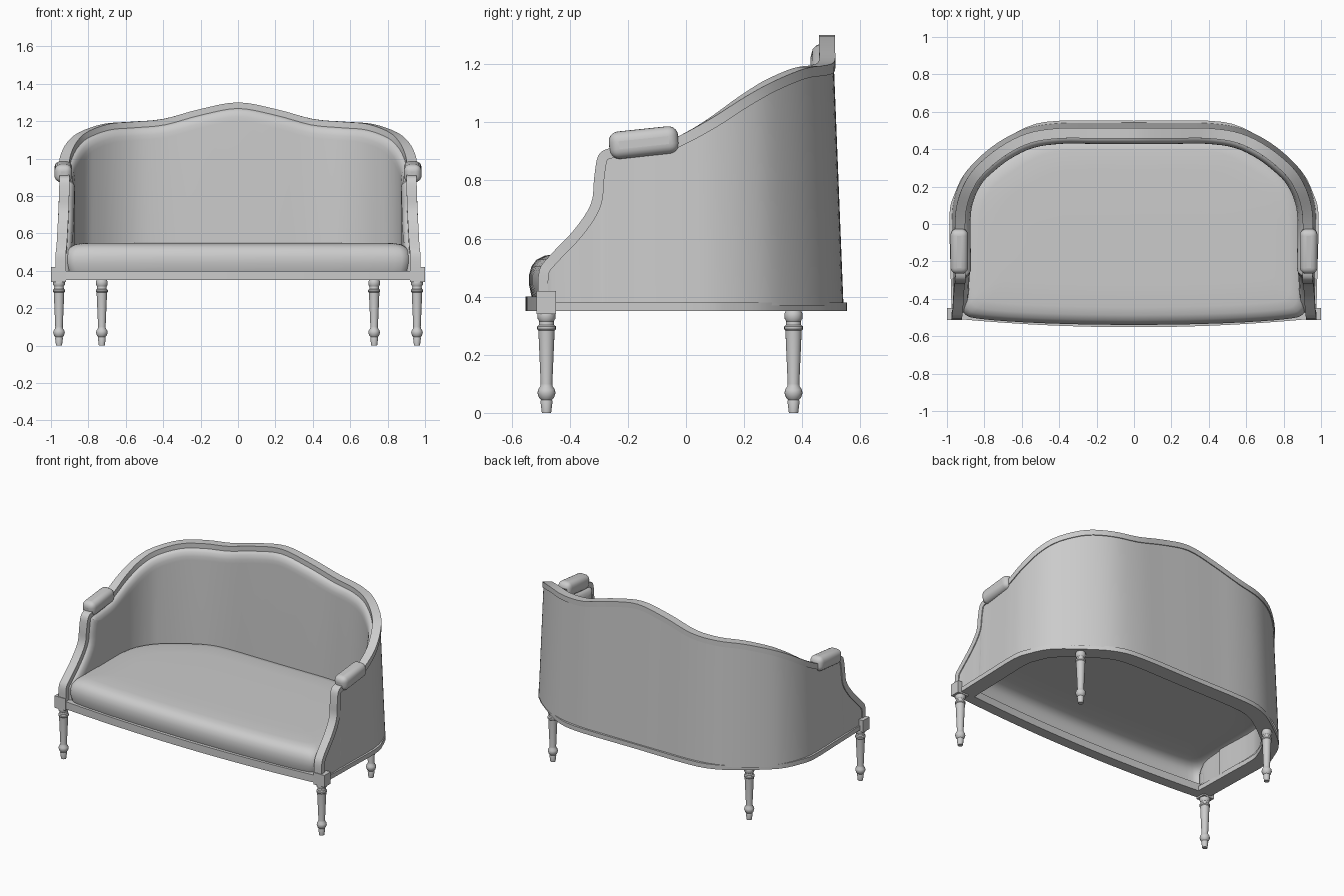
import bpy
import bmesh
import math
from mathutils import Vector

if "Cube" in bpy.data.objects:
    bpy.data.objects.remove(bpy.data.objects["Cube"], do_unlink=True)

grey = bpy.data.materials.new("plain_grey")
grey.use_nodes = True
tone = (0.6, 0.6, 0.6, 1)
grey.diffuse_color = tone
grey.node_tree.nodes["Principled BSDF"].inputs["Base Color"].default_value = tone


def finish(name, bm, angle=35, bevel=0):
    bmesh.ops.recalc_face_normals(bm, faces=bm.faces)
    mesh = bpy.data.meshes.new(name)
    bm.to_mesh(mesh)
    bm.free()
    obj = bpy.data.objects.new(name, mesh)
    bpy.context.collection.objects.link(obj)
    mesh.materials.append(grey)
    if bevel:
        mod = obj.modifiers.new("soft_edges", "BEVEL")
        mod.width = bevel
        mod.segments = 5
    bpy.ops.object.select_all(action="DESELECT")
    obj.select_set(True)
    bpy.context.view_layer.objects.active = obj
    bpy.ops.object.shade_smooth_by_angle(angle=math.radians(angle))
    return obj


def loft(name, rings, closed_ring=True, closed_path=False, caps=False, angle=35):
    """Skin a list of equal-length point rings."""
    bm = bmesh.new()
    rows = [[bm.verts.new(p) for p in ring] for ring in rings]
    n = len(rows[0])
    pairs = list(zip(rows, rows[1:]))
    if closed_path:
        pairs.append((rows[-1], rows[0]))
    for a, b in pairs:
        for i in range(n if closed_ring else n - 1):
            j = (i + 1) % n
            bm.faces.new((a[i], a[j], b[j], b[i]))
    if caps:
        bm.faces.new(rows[0])
        bm.faces.new(rows[-1])
    return finish(name, bm, angle)


def smooth(points, steps):
    """Catmull-Rom resampling of an open path."""
    p = [Vector(q) for q in points]
    p = [2 * p[0] - p[1]] + p + [2 * p[-1] - p[-2]]
    out = []
    for a, b, c, d in zip(p, p[1:], p[2:], p[3:]):
        for k in range(steps):
            t = k / steps
            out.append(0.5 * (2 * b + (c - a) * t + (2 * a - 5 * b + 4 * c - d) * t * t
                              + (3 * b - a - 3 * c + d) * t ** 3))
    return out + [p[-2]]


def mirrored(half):
    """Extend a path that ends on the centre line to the other side."""
    return half + [(-q[0],) + tuple(q[1:]) for q in reversed(half[:-1])]


# Crest line of the frame: up the front post, over the arm, along the back
crest_half = [(.975, -.51, .40), (.975, -.505, .49), (.97, -.47, .54), (.965, -.385, .63),
              (.96, -.327, .72), (.957, -.316, .81), (.955, -.302, .885), (.955, -.265, .91),
              (.955, -.2, .915), (.958, -.1, .925), (.958, -.02, .955), (.95, .09, 1.015),
              (.915, .2, 1.085), (.85, .3, 1.14), (.72, .41, 1.185), (.57, .485, 1.197),
              (.4, .512, 1.212), (.2, .512, 1.265), (0, .512, 1.30)]
crest = smooth(mirrored(crest_half), 4)

frame, outer, inner = [], [], []
for i, p in enumerate(crest):
    tan = (crest[min(i + 1, len(crest) - 1)] - crest[max(i - 1, 0)]).normalized()
    if p.y < 0:
        inward = Vector((-math.copysign(1, p.x), 0, 0))
    else:
        inward = Vector((-tan.y, tan.x, 0)).normalized()
    down = inward.cross(tan).normalized()

    def at(a, b):
        q = p + inward * a + down * b
        q.z = max(q.z, .37)
        return q

    frame.append([at(a, b) for a, b in ((0, 0), (.055, 0), (.055, .035), (0, .035))])

    # Outside panel flares slightly toward the base
    top = at(.006, .03)
    low = top - inward * .04 * (top.z - .37)
    low.z = .37
    outer.append([top, low])

    # Padded inside with a rolled upper edge
    roll = [at(.045, .03), at(.062, .034), at(.076, .048), at(.083, .075), at(.084, .1)]
    foot = roll[-1].copy()
    foot.z = .37
    inner.append(roll + [foot])

loft("show_frame", frame, caps=True)
loft("outside_back_panel", outer, closed_ring=False)
loft("inside_back_padding", inner, closed_ring=False, angle=50)

# Base rail round the sides and back
rail_half = [(.975, -.48), (.982, -.2), (.987, .05), (.96, .16), (.89, .29), (.72, .43),
             (.57, .52), (.4, .552), (0, .552)]
rail = smooth([(x, y, 0) for x, y in mirrored(rail_half)], 3)
rings = []
for i, p in enumerate(rail):
    tan = (rail[min(i + 1, len(rail) - 1)] - rail[max(i - 1, 0)]).normalized()
    inward = Vector((-tan.y, tan.x, 0))
    rings.append([p + inward * a + Vector((0, 0, z))
                  for a, z in ((0, .35), (0, .38), (.1, .38), (.1, .35))])
loft("side_and_back_rail", rings, caps=True)

# Bowed front rail
rings = []
for i in range(25):
    x = -.95 + 1.9 * i / 24
    y = -.552 + .045 * (x / .95) ** 2
    rings.append([(x, y + a, z) for a, z in ((0, .35), (0, .40), (.07, .40), (.07, .35))])
loft("front_rail", rings, caps=True)

# Seat cushion: hollow shell with a rounded rim
seat_half = [(0, -.54), (.3, -.536), (.6, -.525), (.84, -.505), (.905, -.48), (.922, -.42),
             (.922, -.2), (.91, .08), (.83, .25), (.68, .37), (.54, .45), (.39, .475), (0, .475)]
half = smooth([(x, y, 0) for x, y in seat_half], 3)
outline = half + [Vector((-q.x, q.y, 0)) for q in reversed(half[1:-1])]
rings = []
for inset, z in ((.015, .38), (.008, .40), (0, .44), (0, .475), (.008, .505), (.024, .527),
                 (.05, .541), (.09, .547), (.2, .549), (.42, .55)):
    rings.append([(q.x * (1 - inset / .92), q.y * (1 - inset / .51), z) for q in outline])
seat = loft("seat_cushion", rings, angle=60)
bm = bmesh.new()
bm.from_mesh(seat.data)
bmesh.ops.contextual_create(bm, geom=[e for e in bm.edges if e.is_boundary
                                      and e.verts[0].co.z > .545])
for f in bm.faces:
    f.smooth = True
bm.to_mesh(seat.data)
bm.free()

# Turned legs
leg_profile = [(.016, 0), (.021, .04), (.019, .045), (.026, .053), (.031, .068), (.029, .08),
               (.021, .092), (.02, .1), (.028, .283), (.032, .288), (.032, .298), (.026, .303),
               (.025, .315), (.031, .325), (.031, .342), (.026, .352)]
for side, sx in (("left", 1), ("right", -1)):
    for place, x, y in (("front", .957, -.48), ("back", .728, .37)):
        rings = [[(sx * x + r * math.cos(a), y + r * math.sin(a), z)
                  for a in (math.tau * k / 20 for k in range(20))] for r, z in leg_profile]
        loft(f"{side}_{place}_leg", rings, caps=True)

    # Square block over the front leg
    bm = bmesh.new()
    bmesh.ops.create_cube(bm, size=1)
    bmesh.ops.scale(bm, vec=(.08, .066, .08), verts=bm.verts)
    bmesh.ops.translate(bm, vec=(sx * .96, -.481, .38), verts=bm.verts)
    finish(f"{side}_corner_block", bm)

    # Padded arm rest
    bm = bmesh.new()
    bmesh.ops.create_cube(bm, size=1)
    bmesh.ops.scale(bm, vec=(.094, .24, .095), verts=bm.verts)
    pad = finish(f"{side}_arm_pad", bm, 60, bevel=.034)
    pad.location = (sx * .934, -.145, .93)
    pad.rotation_euler.x = math.radians(6)
